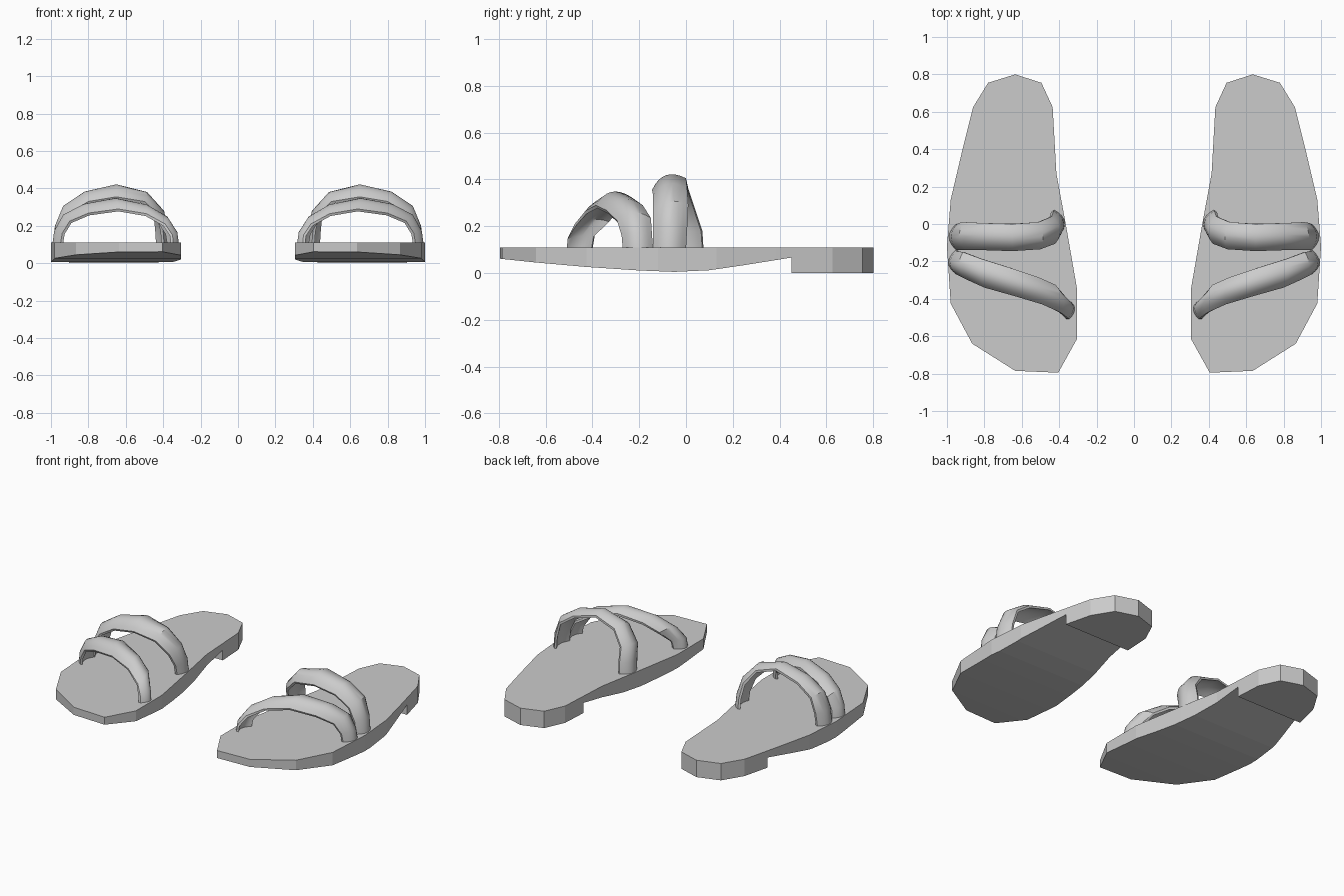
import bpy, bmesh
from mathutils import Vector

if "Cube" in bpy.data.objects:
    bpy.data.objects.remove(bpy.data.objects["Cube"])


def make_object(name, bm):
    bmesh.ops.recalc_face_normals(bm, faces=bm.faces[:])
    mesh = bpy.data.meshes.new(name)
    bm.to_mesh(mesh)
    bm.free()
    obj = bpy.data.objects.new(name, mesh)
    bpy.context.collection.objects.link(obj)
    return obj


def prism(name, points, offset):
    """Closed solid from a planar outline pushed along an offset."""
    bm = bmesh.new()
    face = bm.faces.new([bm.verts.new(p) for p in points])
    ext = bmesh.ops.extrude_face_region(bm, geom=[face], use_keep_orig=True)
    moved = [v for v in ext["geom"] if isinstance(v, bmesh.types.BMVert)]
    bmesh.ops.translate(bm, verts=moved, vec=offset)
    return make_object(name, bm)


def mirror_pair(obj):
    mod = obj.modifiers.new("other_foot", "MIRROR")
    mod.use_mirror_merge = False


# Sole: side profile with raised toe and stepped heel, trimmed by the footprint
profile = [(-0.85, 0.11), (-0.85, 0.067), (-0.64, 0.045), (-0.425, 0.026),
           (-0.2, 0.011), (-0.05, 0.005), (0.1, 0.012), (0.25, 0.034),
           (0.45, 0.066), (0.45, 0.0), (0.85, 0.0), (0.85, 0.11)]
footprint = [(0.635, 0.80), (0.78, 0.755), (0.86, 0.625), (0.92, 0.385),
             (0.98, 0.13), (1.0, -0.12), (0.98, -0.425), (0.865, -0.64),
             (0.635, -0.785), (0.405, -0.795), (0.305, -0.615),
             (0.305, -0.345), (0.365, 0.0), (0.415, 0.27),
             (0.435, 0.625), (0.495, 0.755)]
sole = prism("sole", [(0.2, y, z) for y, z in profile], (0.9, 0, 0))
cutter = prism("footprint_cutter", [(x, y, -0.1) for x, y in footprint], (0, 0, 0.4))
cutter.hide_render = True
cutter.hide_viewport = True
trim = sole.modifiers.new("footprint", "BOOLEAN")
trim.operation = "INTERSECT"
trim.solver = "EXACT"
trim.object = cutter
mirror_pair(sole)


def strap(name, stations, crown=0.04, skin=0.014, steps=8):
    """Loft a crowned band through pairs of front and back edge points."""
    fronts = [Vector(s[:3]) for s in stations]
    backs = [Vector(s[3:]) for s in stations]
    mids = [(f + b) / 2 for f, b in zip(fronts, backs)]
    last = len(mids) - 1
    ts = [2 * i / steps - 1 for i in range(steps + 1)]
    bm = bmesh.new()
    rings = []
    for i, (f, b, m) in enumerate(zip(fronts, backs, mids)):
        tangent = mids[min(i + 1, last)] - mids[max(i - 1, 0)]
        if i in (0, last):
            tangent.x = tangent.y = 0
        normal = (b - f).cross(tangent).normalized()
        if normal.dot(m - Vector((0.65, m.y, 0.1))) < 0:
            normal.negate()
        outer = [m + (b - f) * t / 2 + normal * crown * (1 - t * t) for t in ts]
        inner = [m + (b - f) * t * 0.48 + normal * (crown * 0.6 * (1 - t * t) - skin)
                 for t in reversed(ts)]
        rings.append([bm.verts.new(p) for p in outer + inner])
    n = len(rings[0])
    for r0, r1 in zip(rings, rings[1:]):
        for k in range(n):
            bm.faces.new((r0[k], r0[(k + 1) % n], r1[(k + 1) % n], r1[k]))
    bm.faces.new(rings[0])
    bm.faces.new(rings[-1])
    obj = make_object(name, bm)
    bpy.ops.object.select_all(action="DESELECT")
    obj.select_set(True)
    bpy.context.view_layer.objects.active = obj
    bpy.ops.object.shade_smooth_by_angle(angle=0.6)
    mirror_pair(obj)


# Slanted front strap, from outer foot over to inner foot
strap("front_strap", [
    (.95, -.27, .10, .955, -.14, .10),
    (.94, -.275, .16, .95, -.145, .16),
    (.90, -.295, .225, .915, -.15, .235),
    (.80, -.34, .268, .82, -.185, .29),
    (.64, -.385, .29, .66, -.235, .325),
    (.49, -.43, .265, .51, -.285, .285),
    (.39, -.475, .21, .42, -.325, .23),
    (.35, -.505, .15, .375, -.39, .16),
    (.345, -.51, .10, .365, -.40, .10)])

# Taller rear strap
strap("rear_strap", [
    (.95, -.14, .10, .95, .0, .10),
    (.94, -.14, .19, .94, .005, .19),
    (.90, -.14, .27, .91, .01, .29),
    (.80, -.14, .33, .81, .005, .36),
    (.65, -.145, .355, .65, .0, .405),
    (.50, -.135, .33, .51, .01, .36),
    (.42, -.105, .25, .44, .04, .27),
    (.40, -.07, .17, .43, .07, .18),
    (.395, -.06, .10, .425, .075, .10)])
